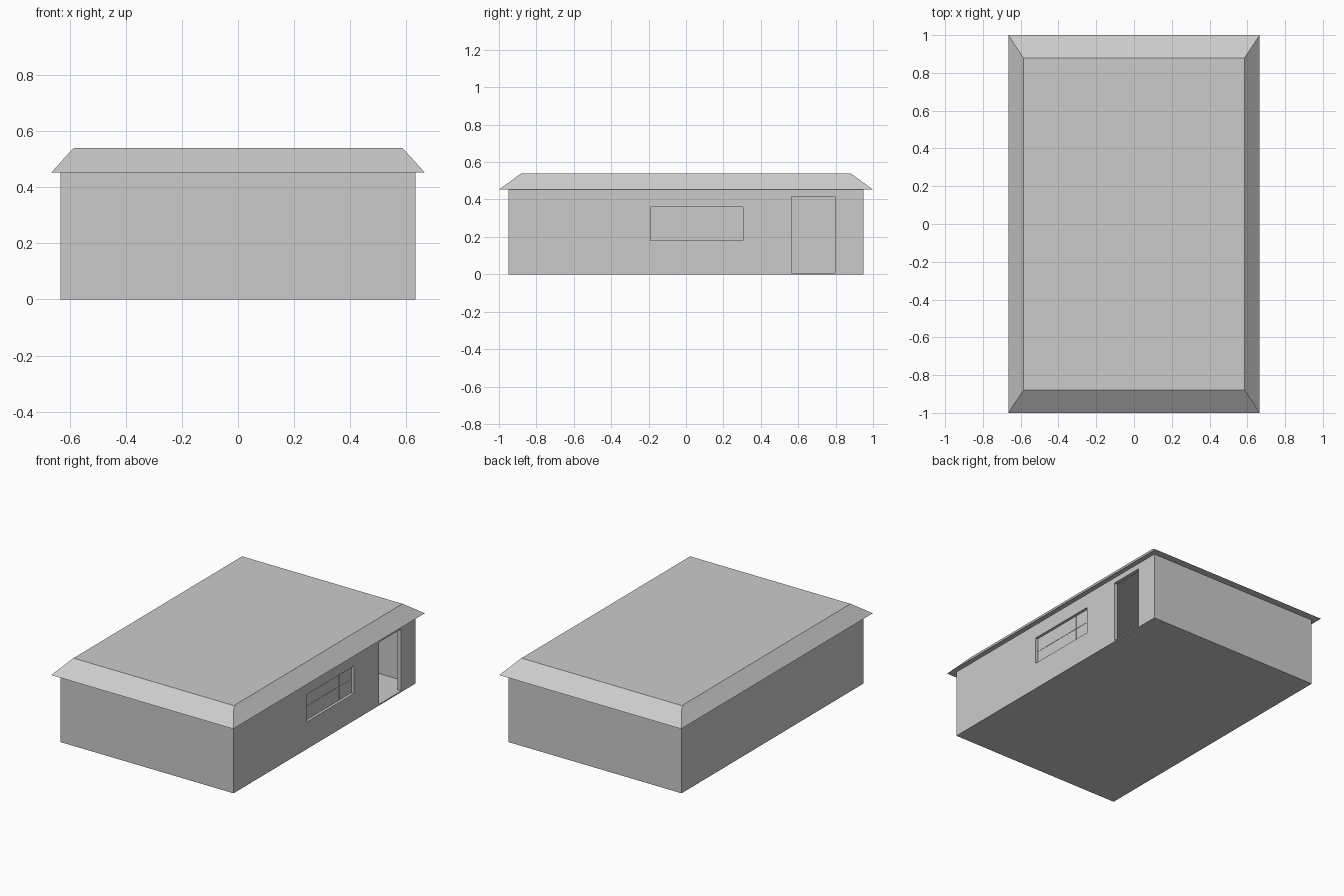
import bpy, bmesh
from mathutils import Matrix

if "Cube" in bpy.data.objects:
    bpy.data.objects.remove(bpy.data.objects["Cube"])

grey = bpy.data.materials.new("light grey")
grey.diffuse_color = (0.6, 0.6, 0.6, 1)
grey.use_nodes = True
grey.node_tree.nodes["Principled BSDF"].inputs["Base Color"].default_value = grey.diffuse_color


def finish(name, bm):
    bmesh.ops.recalc_face_normals(bm, faces=bm.faces)
    mesh = bpy.data.meshes.new(name)
    bm.to_mesh(mesh)
    bm.free()
    mesh.materials.append(grey)
    obj = bpy.data.objects.new(name, mesh)
    bpy.context.collection.objects.link(obj)
    return obj


def box(name, x, y, z):
    """Box spanning the given (min, max) ranges."""
    spans = (x, y, z)
    centre = [(a + b) / 2 for a, b in spans]
    size = [b - a for a, b in spans]
    bm = bmesh.new()
    bmesh.ops.create_cube(bm, size=1, matrix=Matrix.LocRotScale(centre, None, size))
    return finish(name, bm)


def cut(target, cutter):
    mod = target.modifiers.new(cutter.name, 'BOOLEAN')
    mod.operation = 'DIFFERENCE'
    mod.solver = 'EXACT'
    mod.object = cutter
    cutter.hide_render = True
    cutter.hide_viewport = True
    cutter.display_type = 'WIRE'


W, L, EAVE, TOP = 0.633, 0.95, 0.453, 0.54   # half width, half length, heights
T, FLOOR = 0.025, 0.008                      # wall and floor thickness
WIN_Y, WIN_Z = (-0.19, 0.305), (0.18, 0.36)

# Hollow walls with floor, doorway and window opening
walls = box("walls", (-W, W), (-L, L), (0, EAVE))
cut(walls, box("room_cutter", (-W + T, W - T), (-L + T, L - T), (FLOOR, EAVE + 0.1)))
cut(walls, box("door_cutter", (W - 2 * T, W + T), (0.565, 0.797), (FLOOR, 0.417)))
cut(walls, box("window_cutter", (W - 2 * T, W + T), WIN_Y, WIN_Z))

# Recessed window pane with slim glazing bars
glass_x = W - 0.018
box("window_pane", (W - T, glass_x), WIN_Y, WIN_Z)
box("window_upright", (glass_x, glass_x + 0.002), (0.177, 0.181), WIN_Z)
box("window_crossbar", (glass_x, glass_x + 0.002), WIN_Y, (0.268, 0.271))

# Low hipped roof with a flat top and overhanging eaves
bm = bmesh.new()
rings = []
for hx, hy, z in ((0.665, 1.0, EAVE), (0.586, 0.88, TOP)):
    rings.append([bm.verts.new((sx * hx, sy * hy, z))
                  for sx, sy in ((-1, -1), (1, -1), (1, 1), (-1, 1))])
low, high = rings
bm.faces.new(low[::-1])
bm.faces.new(high)
for i in range(4):
    j = (i + 1) % 4
    bm.faces.new((low[i], low[j], high[j], high[i]))
finish("roof", bm)
